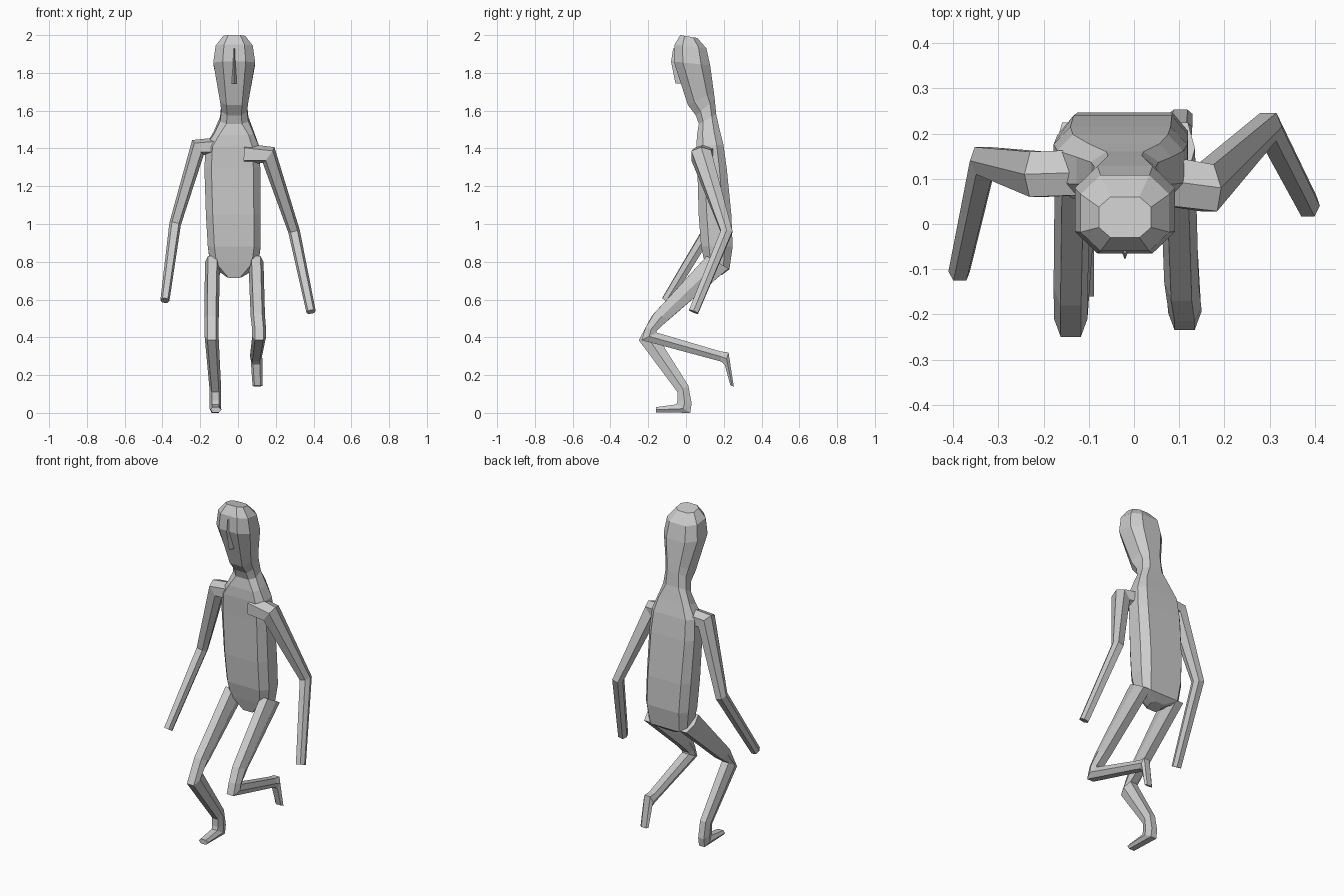
import bpy, bmesh
from mathutils import Vector as V

if "Cube" in bpy.data.objects:
    bpy.data.objects.remove(bpy.data.objects["Cube"])


def loft(name, rings):
    """Skin a list of equal-length point rings and cap both ends."""
    bm = bmesh.new()
    vr = [[bm.verts.new(p) for p in r] for r in rings]
    n = len(rings[0])
    for a, b in zip(vr, vr[1:]):
        for i in range(n):
            j = (i + 1) % n
            bm.faces.new((a[i], a[j], b[j], b[i]))
    bm.faces.new(vr[0])
    bm.faces.new(vr[-1])
    bmesh.ops.recalc_face_normals(bm, faces=bm.faces)
    me = bpy.data.meshes.new(name)
    bm.to_mesh(me)
    bm.free()
    ob = bpy.data.objects.new(name, me)
    bpy.context.collection.objects.link(ob)
    return ob


def hexring(a, b, side):
    """Six-sided section between edge points a and b, widened along side."""
    m, h = (a + b) / 2, side * 0.6
    return [a + h, m + side, b + h, b - h, m - side, a - h]


def body_ring(zf, zb, xc, hx, yf, yb, cx, cy):
    """Chamfered-box section, tilted from front height zf to back height zb."""
    ym, hy = (yf + yb) / 2, (yb - yf) / 2
    pts = []
    for u, v in ((cx, -1), (1, -cy), (1, cy), (cx, 1),
                 (-cx, 1), (-1, cy), (-1, -cy), (-cx, -1)):
        pts.append((xc + u * hx, ym + v * hy, zf + (zb - zf) * (v + 1) / 2))
    return pts


def arm(name, path):
    pts = [V(p[:3]) for p in path]
    rings = []
    for i, p in enumerate(pts):
        t = V((0, 0, 0))
        if i > 0:
            t += (p - pts[i - 1]).normalized()
        if i < len(pts) - 1:
            t += (pts[i + 1] - p).normalized()
        t.normalize()
        side = t.cross(V((0, 1, 0))).normalized()
        up = side.cross(t).normalized()
        r = path[i][3]
        rings.append(hexring(p + up * r, p - up * r, side * r))
    loft(name, rings)


def leg(name, sections):
    """Sections: front (y, z), back (y, z), centre x, half width."""
    loft(name, [hexring(V((x, *f)), V((x, *b)), V((w, 0, 0)))
                for f, b, x, w in sections])


# torso, neck and head as one skin
torso = [
    (.715, .73, -.02, .04, .12, .19),
    (.79, .76, -.02, .125, .10, .23),
    (.88, .88, -.02, .14, .08, .247),
    (1.05, 1.05, -.025, .145, .067, .24),
    (1.30, 1.30, -.03, .148, .06, .215),
    (1.41, 1.42, -.03, .14, .055, .198),
    (1.47, 1.50, -.022, .105, .058, .178),
]
head = [
    (1.53, 1.58, -.02, .075, .068, .16),
    (1.575, 1.66, -.02, .068, .052, .152),
    (1.63, 1.70, -.02, .075, .01, .147),
    (1.86, 1.84, -.02, .111, -.065, .128),
    (1.95, 1.93, -.02, .098, -.06, .108),
    (2.0, 1.985, -.02, .058, -.03, .06),
]
loft("torso_and_head", [body_ring(*t, .75, .5) for t in torso]
     + [body_ring(*h, .55, .5) for h in head])

# nose ridge
loft("nose", [[(-.02 + s * w, y, z) for s, y in ((-1, yb), (0, yf), (1, yb))]
              for z, w, yf, yb in ((1.93, .008, -.068, -.05),
                                   (1.86, .012, -.079, -.05),
                                   (1.745, .017, -.056, -.02))])

# arms
arm("left_side_arm", [(-.09, .115, 1.41, .05), (-.212, .11, 1.405, .05),
                      (-.333, .14, 1.0, .031), (-.387, -.105, .595, .024)])
arm("right_side_arm", [(.04, .10, 1.37, .055), (.162, .08, 1.365, .052),
                       (.297, .215, .96, .031), (.387, .04, .535, .025)])

# standing leg with foot
leg("standing_leg", [
    ((.11, .83), (.225, .765), -.135, .040),
    ((-.18, .515), (-.10, .485), -.14, .038),
    ((-.25, .385), (-.17, .435), -.14, .037),
    ((-.045, .11), (.012, .145), -.12, .031),
    ((-.045, .065), (.03, .05), -.12, .031),
    ((-.05, .045), (.022, 0), -.12, .031),
    ((-.16, .03), (-.16, .003), -.117, .029),
])

# lifted leg with trailing foot
leg("lifted_leg", [
    ((.11, .83), (.225, .765), .095, .040),
    ((-.17, .525), (-.09, .495), .105, .038),
    ((-.215, .45), (-.155, .435), .112, .037),
    ((-.235, .385), (-.155, .425), .112, .037),
    ((.185, .272), (.185, .325), .095, .032),
    ((.205, .255), (.225, .32), .098, .031),
    ((.235, .145), (.253, .14), .103, .026),
])
